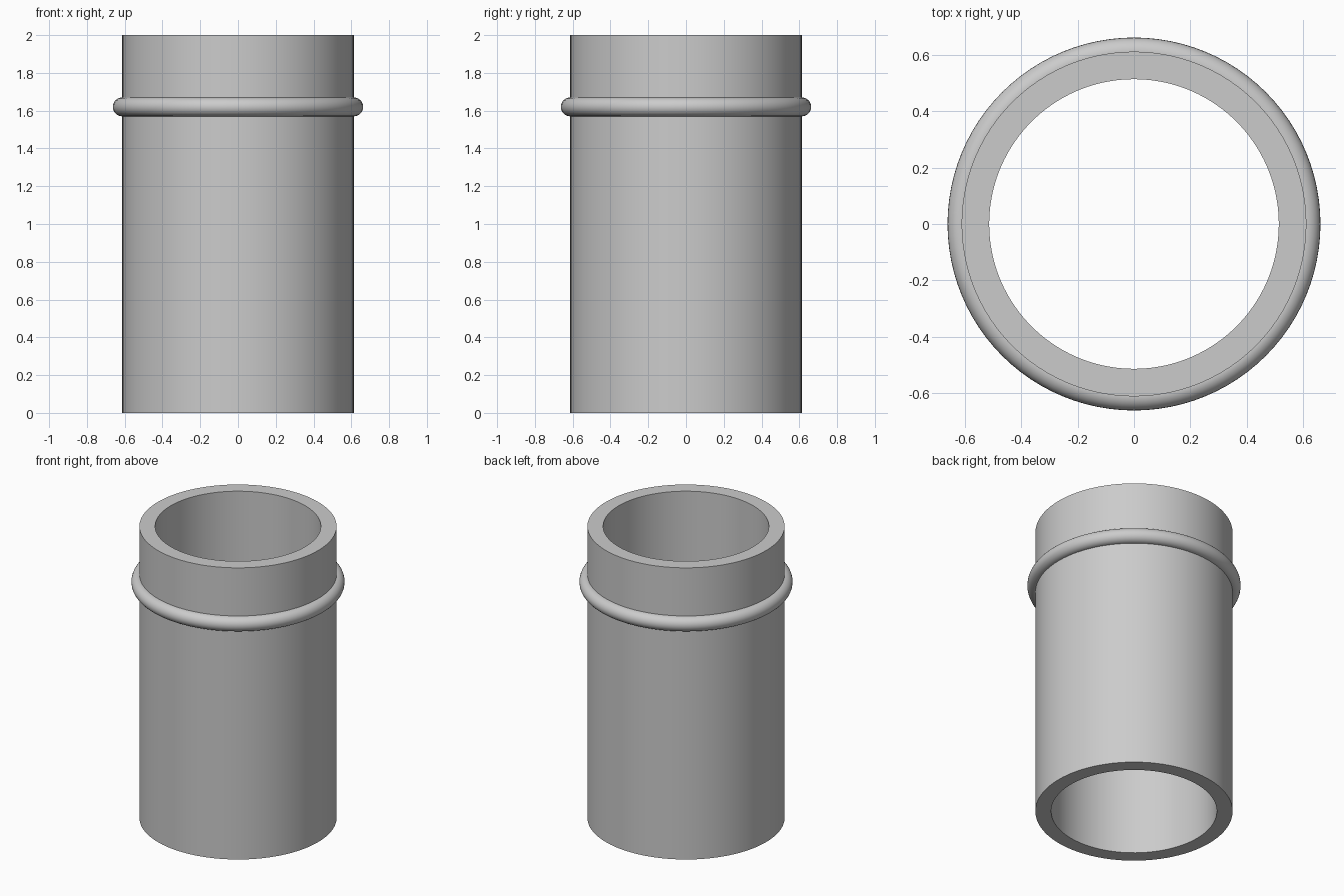
import bpy
import bmesh
import math

cube = bpy.data.objects.get("Cube")
if cube:
    bpy.data.objects.remove(cube, do_unlink=True)

SEGMENTS = 96
OUTER, INNER, HEIGHT = 0.613, 0.515, 2.0
RING_Z, RING_RADIUS = 1.62, 0.05

grey = bpy.data.materials.new("plain grey")
grey.use_nodes = True
colour = (0.6, 0.6, 0.6, 1)
grey.diffuse_color = colour
grey.node_tree.nodes["Principled BSDF"].inputs["Base Color"].default_value = colour


def lathe(name, profile):
    """Spin a closed (radius, z) profile around the z axis."""
    bm = bmesh.new()
    verts = [bm.verts.new((r, 0, z)) for r, z in profile]
    edges = [bm.edges.new((v, verts[i - 1])) for i, v in enumerate(verts)]
    bmesh.ops.spin(bm, geom=verts + edges, cent=(0, 0, 0), axis=(0, 0, 1),
                   angle=math.tau, steps=SEGMENTS, use_merge=True)
    bmesh.ops.remove_doubles(bm, verts=bm.verts, dist=0.0001)
    bmesh.ops.recalc_face_normals(bm, faces=bm.faces)
    mesh = bpy.data.meshes.new(name)
    bm.to_mesh(mesh)
    bm.free()
    mesh.materials.append(grey)
    obj = bpy.data.objects.new(name, mesh)
    bpy.context.collection.objects.link(obj)
    bpy.ops.object.select_all(action="DESELECT")
    obj.select_set(True)
    bpy.context.view_layer.objects.active = obj
    bpy.ops.object.shade_smooth_by_angle(angle=math.radians(40))
    return obj


# Open pipe with a thick wall
lathe("pipe", [(INNER, 0), (OUTER, 0), (OUTER, HEIGHT), (INNER, HEIGHT)])

# Rounded bead around the pipe, half sunk into the wall
steps = 24
angles = [math.tau * i / steps for i in range(steps)]
lathe("bead_ring", [(OUTER + RING_RADIUS * math.cos(a),
                     RING_Z + RING_RADIUS * math.sin(a)) for a in angles])
